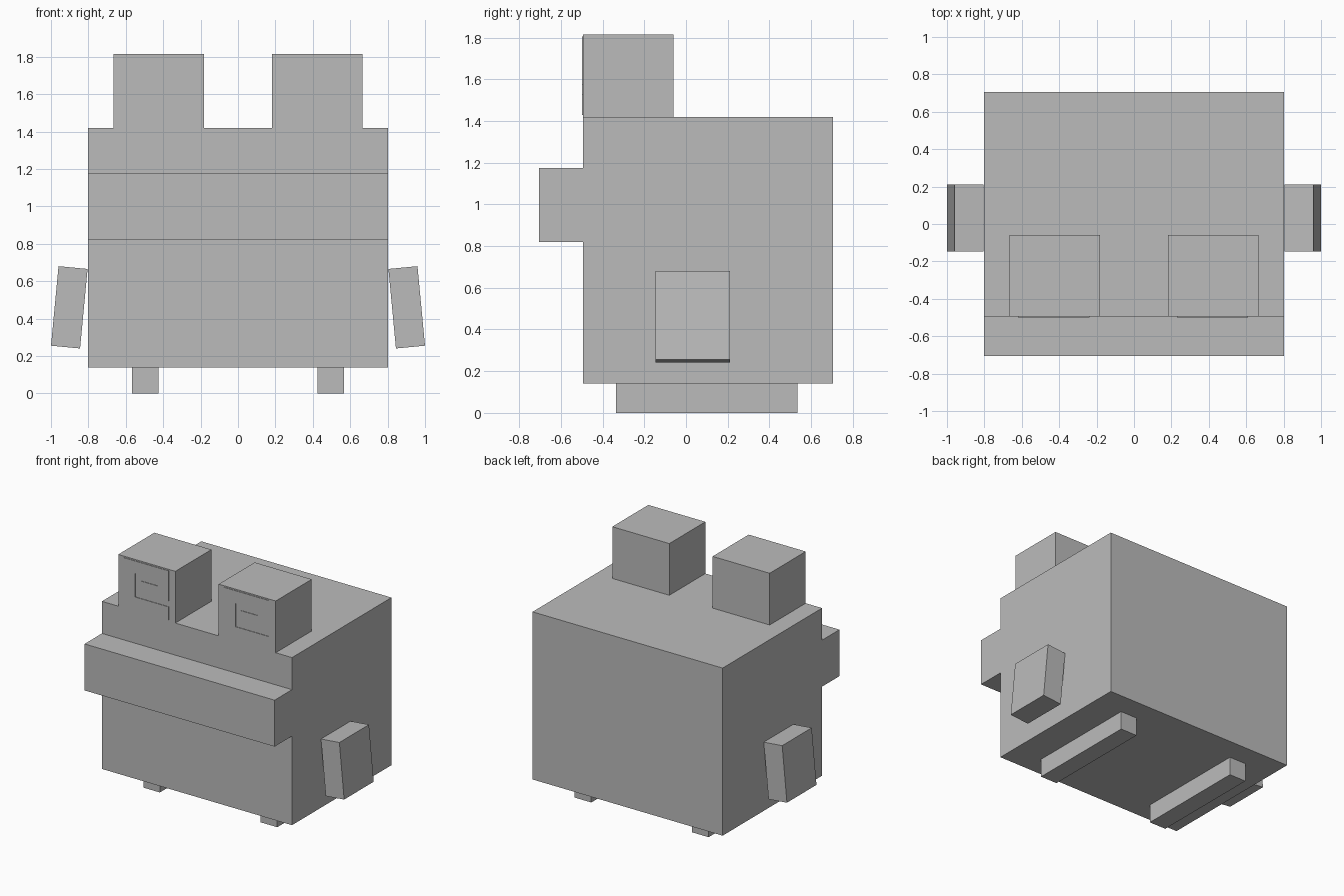
import bpy
import bmesh
import math
from mathutils import Vector

if "Cube" in bpy.data.objects:
    bpy.data.objects.remove(bpy.data.objects["Cube"], do_unlink=True)

# Single grey material
grey = bpy.data.materials.new("plain grey")
grey.use_nodes = True
colour = (0.5, 0.5, 0.5, 1)
grey.diffuse_color = colour
grey.node_tree.nodes["Principled BSDF"].inputs["Base Color"].default_value = colour


def add_object(name, bm):
    bmesh.ops.recalc_face_normals(bm, faces=bm.faces)
    mesh = bpy.data.meshes.new(name)
    bm.to_mesh(mesh)
    bm.free()
    mesh.materials.append(grey)
    obj = bpy.data.objects.new(name, mesh)
    bpy.context.collection.objects.link(obj)
    return obj


def box(name, low, high, tilt=0):
    """Box between two corners, optionally tilted about its own y axis."""
    low, high = Vector(low), Vector(high)
    bm = bmesh.new()
    bmesh.ops.create_cube(bm, size=1)
    bmesh.ops.scale(bm, vec=high - low, verts=bm.verts)
    obj = add_object(name, bm)
    obj.location = (low + high) / 2
    obj.rotation_euler.y = math.radians(tilt)
    return obj


FRONT = -0.495

# Body and the full-width lip
box("body", (-0.803, FRONT, 0.14), (0.803, 0.705, 1.42))
box("lip", (-0.803, -0.705, 0.82), (0.803, FRONT, 1.175))

# Outline of an eye plate, with a hooked groove open on one side
plate_outline = [
    (-0.195, 1.43), (0.186, 1.43), (0.186, 1.53), (-0.095, 1.53),
    (-0.095, 1.71), (0.095, 1.71), (0.095, 1.665), (-0.05, 1.665),
    (-0.05, 1.575), (0.186, 1.575), (0.186, 1.805), (-0.195, 1.805),
]


def eye_plate(name, centre_x):
    bm = bmesh.new()
    face = bm.faces.new([bm.verts.new((centre_x + x, FRONT, z)) for x, z in plate_outline])
    made = bmesh.ops.extrude_face_region(bm, geom=[face])["geom"]
    moved = [v for v in made if isinstance(v, bmesh.types.BMVert)]
    bmesh.ops.translate(bm, vec=(0, -0.004, 0), verts=moved)
    add_object(name, bm)


for side, s in (("left", 1), ("right", -1)):
    # Eyes: the plates repeat without mirroring
    eye_x = s * 0.424
    box(side + "_eye", (eye_x - 0.241, FRONT, 1.42), (eye_x + 0.241, -0.06, 1.815))
    eye_plate(side + "_eye_plate", eye_x)
    # Arms flare outwards at the bottom
    arm_x = s * 0.902
    box(side + "_arm", (arm_x - 0.078, -0.147, 0.247), (arm_x + 0.078, 0.21, 0.674), tilt=-5.4 * s)
    # Long feet
    foot_x = s * 0.496
    box(side + "_foot", (foot_x - 0.07, -0.335, 0), (foot_x + 0.07, 0.535, 0.14))
